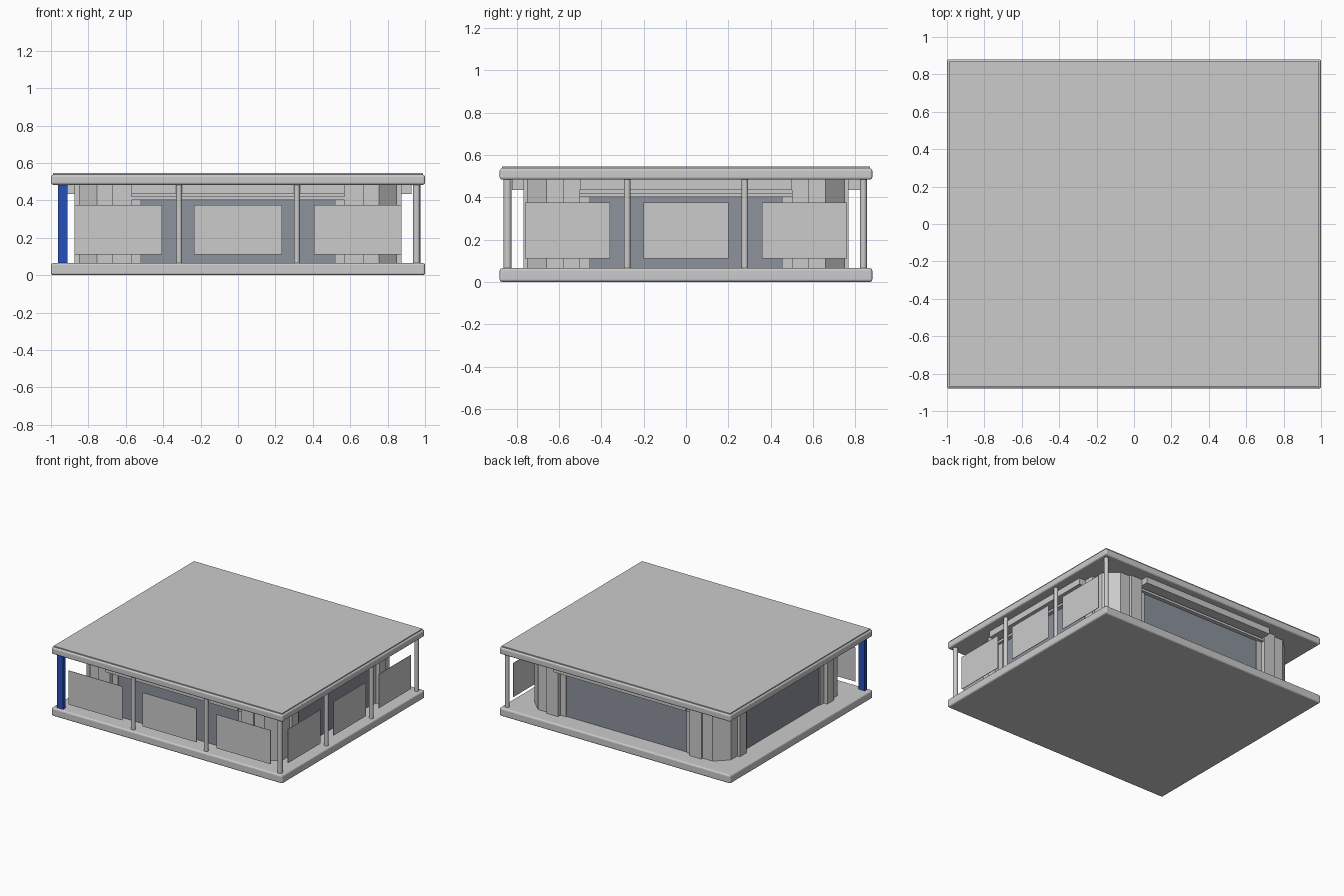
import bpy, bmesh

if "Cube" in bpy.data.objects:
    bpy.data.objects.remove(bpy.data.objects["Cube"])

blue = bpy.data.materials.new("blue_paint")
blue.diffuse_color = (0.02, 0.08, 0.5, 1)
blue.use_nodes = True
blue.node_tree.nodes["Principled BSDF"].inputs["Base Color"].default_value = blue.diffuse_color
glass = bpy.data.materials.new("tinted_glass")
glass.diffuse_color = (0.27, 0.29, 0.34, 1)
glass.use_nodes = True
glass.node_tree.nodes["Principled BSDF"].inputs["Base Color"].default_value = glass.diffuse_color
Z0, Z1 = 0.065, 0.483   # floor top and roof underside


def finish(bm, name, mat=None):
    bmesh.ops.recalc_face_normals(bm, faces=bm.faces)
    me = bpy.data.meshes.new(name)
    bm.to_mesh(me)
    bm.free()
    ob = bpy.data.objects.new(name, me)
    bpy.context.collection.objects.link(ob)
    if mat:
        me.materials.append(mat)
    return ob


def box(name, x0, x1, y0, y1, z0, z1, mat=None, bevel=0):
    bm = bmesh.new()
    bmesh.ops.create_cube(bm, size=1)
    for v in bm.verts:
        v.co = ((x0 + x1) / 2 + v.co.x * (x1 - x0),
                (y0 + y1) / 2 + v.co.y * (y1 - y0),
                (z0 + z1) / 2 + v.co.z * (z1 - z0))
    ob = finish(bm, name, mat)
    if bevel:
        m = ob.modifiers.new("bevel", 'BEVEL')
        m.width, m.segments = bevel, 3
    return ob


def post(name, x, y, r=0.016):
    bm = bmesh.new()
    bmesh.ops.create_cone(bm, cap_ends=True, segments=16, radius1=r, radius2=r, depth=Z1 - Z0)
    bmesh.ops.translate(bm, verts=bm.verts, vec=(x, y, (Z0 + Z1) / 2))
    for f in bm.faces:
        f.smooth = len(f.verts) == 4
    return finish(bm, name)


def prism(name, pts, z0, z1):
    bm = bmesh.new()
    f = bm.faces.new([bm.verts.new((x, y, z0)) for x, y in pts])
    ext = bmesh.ops.extrude_face_region(bm, geom=[f])
    top = [g for g in ext["geom"] if isinstance(g, bmesh.types.BMVert)]
    bmesh.ops.translate(bm, verts=top, vec=(0, 0, z1 - z0))
    return finish(bm, name)


# Floor and roof slabs
box("floor_slab", -1, 1, -0.88, 0.88, 0, Z0, bevel=0.012)
box("roof_slab", -1, 1, -0.88, 0.88, Z1, 0.537, bevel=0.012)
box("roof_cap", -0.988, 0.988, -0.868, 0.868, 0.53, 0.545)

# Chamfered corner walls with a pilaster at each end
corner = [(0.57, 0.71), (0.57, 0.768), (0.67, 0.768), (0.67, 0.75), (0.755, 0.75),
          (0.85, 0.66), (0.85, 0.58), (0.873, 0.58), (0.873, 0.5), (0.81, 0.5),
          (0.81, 0.64), (0.74, 0.71)]
for sx in (-1, 1):
    for sy in (-1, 1):
        prism("corner_wall", [(sx * x, sy * y) for x, y in corner], Z0, Z1)


def span(name, axis, s, half, d0, d1, z0, z1, mat=None, mid=0):
    """Box running along a side wall; d0..d1 is distance from the centre."""
    a, b = sorted((s * d0, s * d1))
    if axis == 'x':
        return box(name, mid - half, mid + half, a, b, z0, z1, mat)
    return box(name, a, b, mid - half, mid + half, z0, z1, mat)


# Glazed walls: pane, jambs, lintel and overhanging header on all four sides
for axis, half, d in (('x', 0.57, 0.73), ('y', 0.5, 0.835)):
    for s in (-1, 1):
        span("glass_pane", axis, s, half - 0.045, d - 0.012, d, Z0, 0.405, glass)
        for e in (-1, 1):
            span("window_jamb", axis, s, 0.024, d - 0.02, d + 0.008, Z0, 0.405,
                 mid=e * (half - 0.023))
        span("window_lintel", axis, s, half, d - 0.02, d + 0.03, 0.402, 0.42)
        span("lintel_backing", axis, s, half, d - 0.02, d, 0.415, Z1)
        span("window_header", axis, s, half, d, d + 0.092, 0.434, Z1)

# Posts along the front and right sides
for x in (-0.315, 0.315):
    post("front_post", x, -0.843)
post("corner_post", 0.955, -0.843, 0.019)
for y in (-0.278, 0.278, 0.838):
    post("side_post", 0.96, y)
box("blue_post", -0.963, -0.912, -0.86, -0.832, Z0, Z1, blue)

# Thin hanging panels between the posts
for i in (-1, 0, 1):
    x, y = i * 0.641, i * 0.56
    box("front_panel", x - 0.234, x + 0.234, -0.848, -0.844, 0.11, 0.375)
    box("side_panel", 0.962, 0.966, y - 0.2, y + 0.2, 0.11, 0.375)
